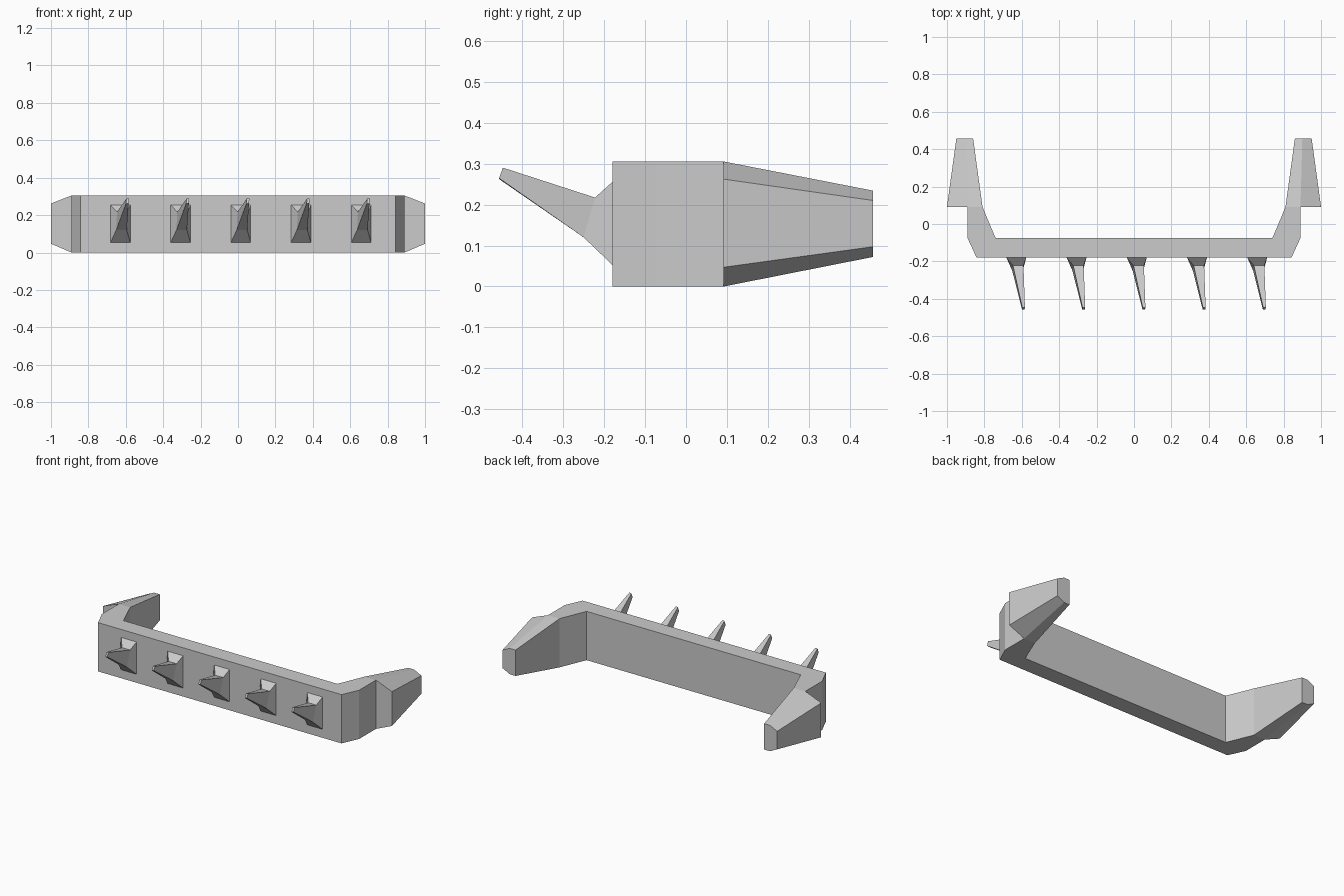
import bpy, bmesh

if "Cube" in bpy.data.objects:
    bpy.data.objects.remove(bpy.data.objects["Cube"])


def loft(bm, rings, caps=True):
    """Skin a series of equal-length point rings."""
    vs = [[bm.verts.new(p) for p in r] for r in rings]
    n = len(vs[0])
    for a, b in zip(vs, vs[1:]):
        for i in range(n):
            j = (i + 1) % n
            bm.faces.new((a[i], a[j], b[j], b[i]))
    if caps:
        bm.faces.new(vs[0])
        bm.faces.new(vs[-1])
    return vs


def finish(name, bm):
    bmesh.ops.remove_doubles(bm, verts=bm.verts, dist=1e-4)
    bmesh.ops.recalc_face_normals(bm, faces=bm.faces)
    me = bpy.data.meshes.new(name)
    bm.to_mesh(me)
    bm.free()
    ob = bpy.data.objects.new(name, me)
    bpy.context.collection.objects.link(ob)
    return ob


H = 0.305        # bar height
JOIN = 0.092     # y where the wings begin

# Bumper bar: inner and outer plan points from the corner to the wing
stations = [((0.74, -0.075), (0.842, -0.18)),
            ((0.772, 0.0), (0.89, -0.075)),
            ((0.81, JOIN), (0.89, JOIN))]


def bar_ring(inner, outer, s):
    return [(s * x, y, z) for (x, y), z in
            ((inner, 0), (outer, 0), (outer, H), (inner, H))]


bm = bmesh.new()
path = [bar_ring(i, o, -1) for i, o in reversed(stations)]
path += [bar_ring(i, o, 1) for i, o in stations]
loft(bm, path, caps=False)

# Tapered end wings, with a step where they widen beyond the bar
root = [(0.81, 0), (0.89, 0), (1.0, 0.047), (1.0, 0.262), (0.89, H), (0.81, H)]
tip = [(0.86, 0.072), (0.90, 0.072), (0.95, 0.097),
       (0.95, 0.21), (0.90, 0.234), (0.86, 0.234)]
for s in (-1, 1):
    v = loft(bm, [[(s * x, JOIN, z) for x, z in root],
                  [(s * x, 0.456, z) for x, z in tip]], caps=False)
    bm.faces.new(v[0][1:5])
    bm.faces.new(v[1])
finish("bumper", bm)

# Row of upswept spikes: base, knuckle and tip sections
for k in range(5):
    cx = 0.015 + (k - 2) * 0.322
    sections = [
        [(-0.053, -0.18, 0.053), (0.053, -0.18, 0.053),
         (0.053, -0.18, 0.255), (-0.053, -0.18, 0.255)],
        [(-0.022, -0.25, 0.12), (0.034, -0.25, 0.12),
         (0.038, -0.222, 0.217), (-0.018, -0.222, 0.217)],
        [(0.030, -0.456, 0.262), (0.044, -0.456, 0.264),
         (0.046, -0.447, 0.29), (0.032, -0.447, 0.288)]]
    bm = bmesh.new()
    loft(bm, [[(cx + x, y, z) for x, y, z in r] for r in sections])
    finish(f"spike_{k + 1}", bm)
